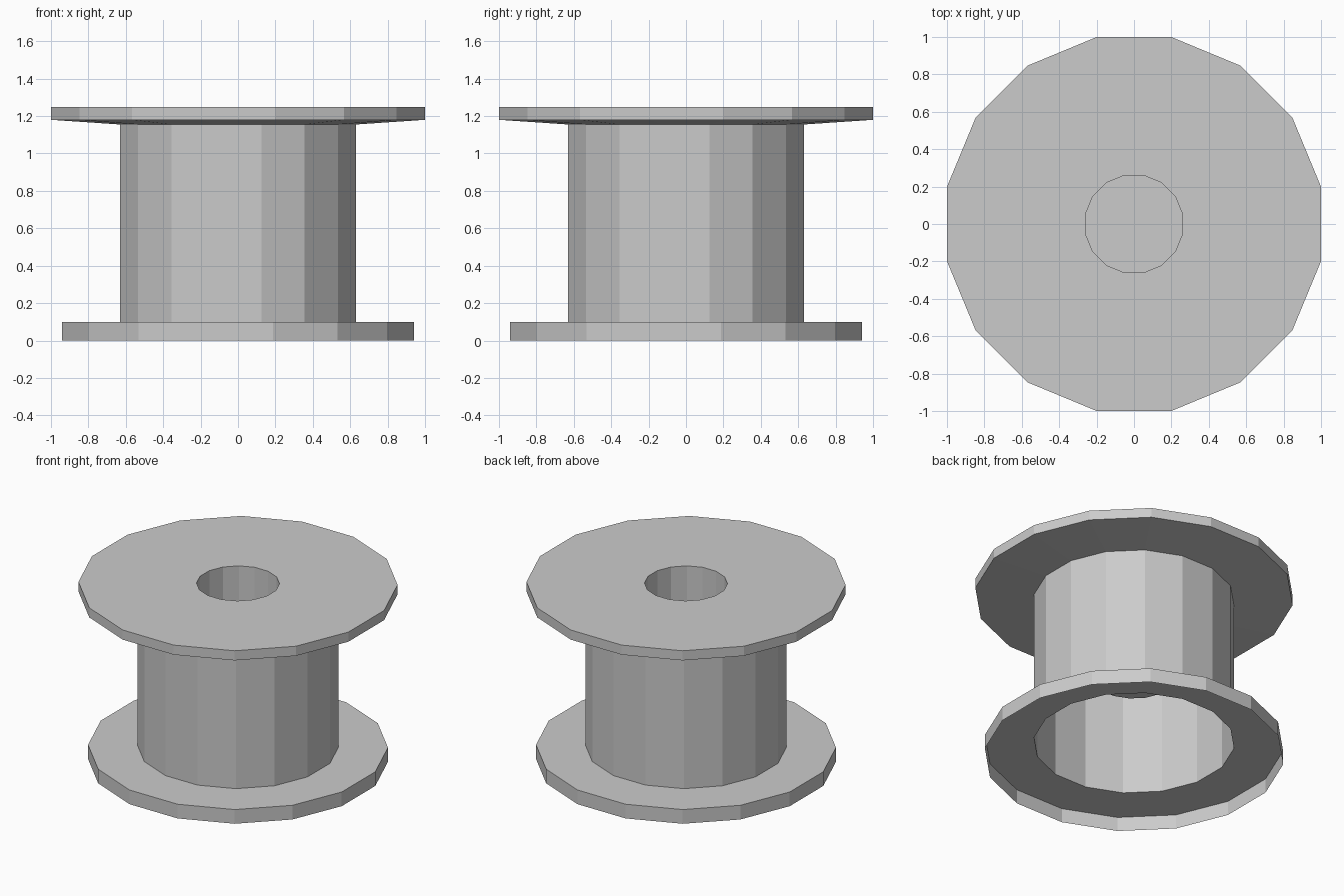
import bpy, bmesh, math

if "Cube" in bpy.data.objects:
    bpy.data.objects.remove(bpy.data.objects["Cube"])

SIDES = 16
K = 1 / math.cos(math.pi / SIDES)   # flat-to-flat radius -> corner radius


def lathe(name, profile):
    """Revolve a list of (radius, z) points into a thin 16-sided shell."""
    bm = bmesh.new()
    rings = []
    for r, z in profile:
        if r == 0:
            rings.append([bm.verts.new((0, 0, z))] * SIDES)
            continue
        ring = []
        for i in range(SIDES):
            a = 2 * math.pi * (i + 0.5) / SIDES
            ring.append(bm.verts.new((r * K * math.cos(a), r * K * math.sin(a), z)))
        rings.append(ring)
    for low, high in zip(rings, rings[1:]):
        for i in range(SIDES):
            j = (i + 1) % SIDES
            corners = list(dict.fromkeys([low[i], high[i], high[j], low[j]]))
            bm.faces.new(corners)
    mesh = bpy.data.meshes.new(name)
    bm.to_mesh(mesh)
    bm.free()
    obj = bpy.data.objects.new(name, mesh)
    bpy.context.collection.objects.link(obj)
    return obj


BORE, DRUM = 0.26, 0.63

# Wide top flange with a slightly conical underside
lathe("top_flange", [(BORE, 1.248), (1.0, 1.248), (1.0, 1.18), (DRUM, 1.155)])

# Winding drum, a single thin wall open at the bottom
lathe("drum", [(DRUM, 1.155), (DRUM, 0.10)])

# Narrower bottom flange: a plate with a downturned rim, open underneath
lathe("bottom_flange", [(DRUM, 0.10), (0.94, 0.10), (0.94, 0)])

# Blind centre bore: floor and walls
lathe("centre_bore", [(0, 0.58), (BORE, 0.58), (BORE, 1.248)])
